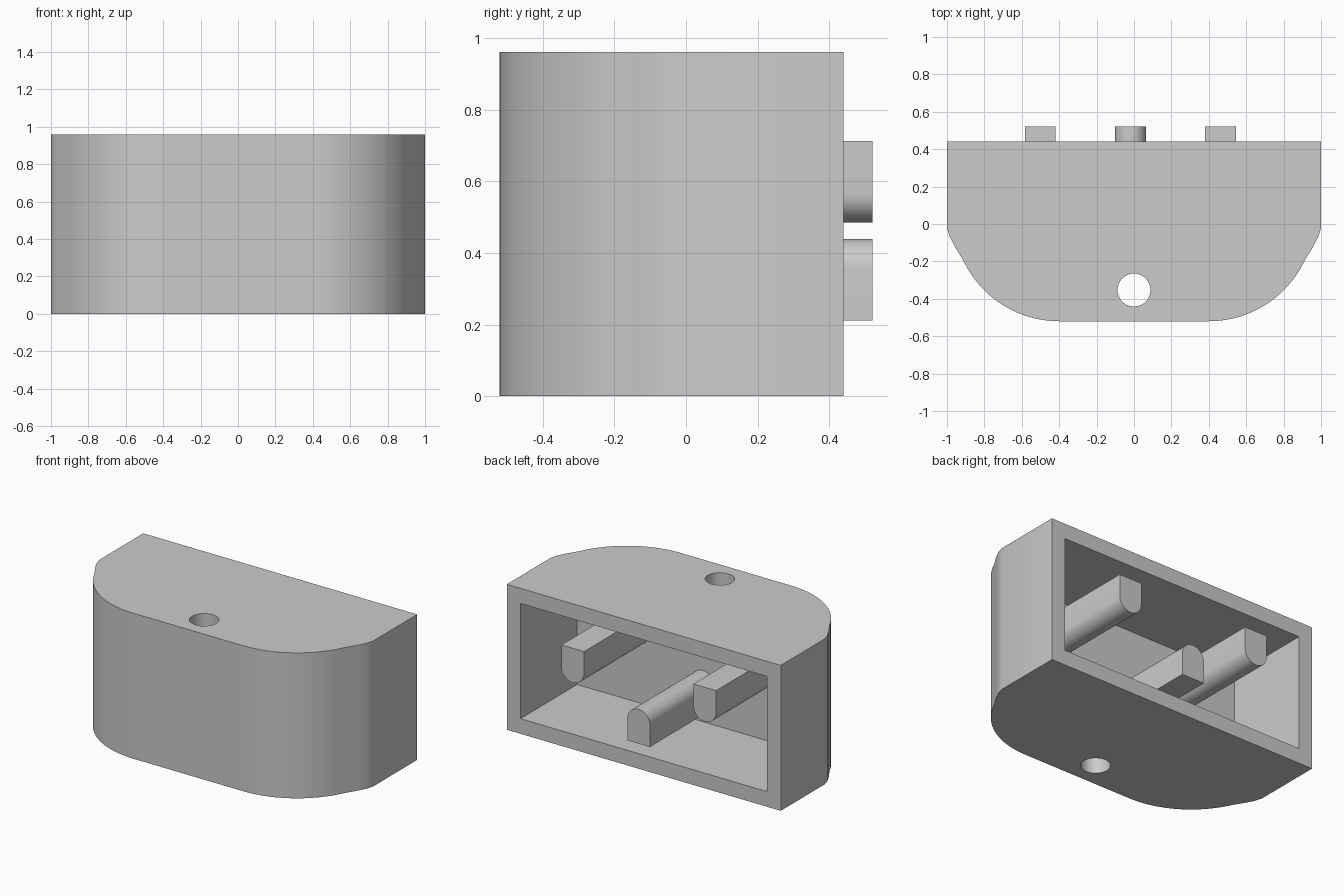
import bpy
import bmesh
from math import cos, sin, pi, radians, atan2, hypot
from mathutils import Vector

cube = bpy.data.objects.get("Cube")
if cube:
    bpy.data.objects.remove(cube, do_unlink=True)

# Single material
grey = bpy.data.materials.new("plain grey")
grey.use_nodes = True
colour = (0.6, 0.6, 0.6, 1)
grey.diffuse_color = colour
grey.node_tree.nodes["Principled BSDF"].inputs["Base Color"].default_value = colour

HEIGHT, FRONT, BACK = 0.96, -0.52, 0.44
WALL, CAVITY_FRONT = 0.1, -0.15


def extrude(name, outline, offset):
    """Solid prism made from a closed outline of 3D points."""
    bm = bmesh.new()
    face = bm.faces.new([bm.verts.new(p) for p in outline])
    result = bmesh.ops.extrude_face_region(bm, geom=[face])
    moved = [v for v in result["geom"] if isinstance(v, bmesh.types.BMVert)]
    bmesh.ops.translate(bm, vec=Vector(offset), verts=moved)
    bmesh.ops.recalc_face_normals(bm, faces=bm.faces)
    mesh = bpy.data.meshes.new(name)
    bm.to_mesh(mesh)
    bm.free()
    mesh.materials.append(grey)
    obj = bpy.data.objects.new(name, mesh)
    bpy.context.collection.objects.link(obj)
    return obj


def activate(obj):
    bpy.ops.object.select_all(action="DESELECT")
    obj.select_set(True)
    bpy.context.view_layer.objects.active = obj


def smooth(obj):
    activate(obj)
    bpy.ops.object.shade_smooth_by_angle(angle=radians(35))


def cut(obj, cutter):
    activate(obj)
    mod = obj.modifiers.new("cut", "BOOLEAN")
    mod.operation, mod.solver, mod.object = "DIFFERENCE", "EXACT", cutter
    bpy.ops.object.modifier_apply(modifier=mod.name)
    bpy.data.objects.remove(cutter, do_unlink=True)


# Body: flat back, shallow shoulders, broad rounded front corners
shoulder = [(1, BACK), (1, -0.02), (0.987, -0.065), (0.957, -0.123), (0.915, -0.19)]
cx, cy = 0.4, 0.0465
radius = cy - FRONT
start = atan2(-0.19 - cy, 0.915 - cx)
steps = 20
corner = [(cx + radius * cos(a), cy + radius * sin(a))
          for a in (start + (-pi / 2 - start) * i / steps for i in range(1, steps + 1))]
half = shoulder + corner
outline = half + [(-x, y) for x, y in reversed(half)]
body = extrude("body", [(x, y, 0) for x, y in outline], (0, 0, HEIGHT))

# Rectangular cavity open at the back
side, top = 1 - WALL, HEIGHT - WALL
cavity = extrude("cavity_cutter",
                 [(x, CAVITY_FRONT, z) for x, z in
                  ((-side, WALL), (side, WALL), (side, top), (-side, top))],
                 (0, BACK - CAVITY_FRONT + 0.2, 0))
cut(body, cavity)

# Round vertical hole near the front
hole = extrude("hole_cutter",
               [(0.088 * cos(2 * pi * i / 48), -0.353 + 0.088 * sin(2 * pi * i / 48), -0.1)
                for i in range(48)],
               (0, 0, HEIGHT + 0.2))
cut(body, hole)
smooth(body)


# Pins: one flat end and one half-round end
def pin(name, x, flat_z, direction):
    r, straight = 0.0825, 0.145
    arc = [(x + r * cos(pi * i / 20), flat_z + direction * (straight + r * sin(pi * i / 20)))
           for i in range(21)]
    profile = [(x + r, flat_z)] + arc + [(x - r, flat_z)]
    obj = extrude(name, [(px, CAVITY_FRONT - 0.01, pz) for px, pz in profile],
                  (0, 0.52 - CAVITY_FRONT + 0.01, 0))
    smooth(obj)


pin("left_pin", 0.463, 0.712, -1)
pin("right_pin", -0.501, 0.712, -1)
pin("middle_pin", -0.018, 0.211, 1)
